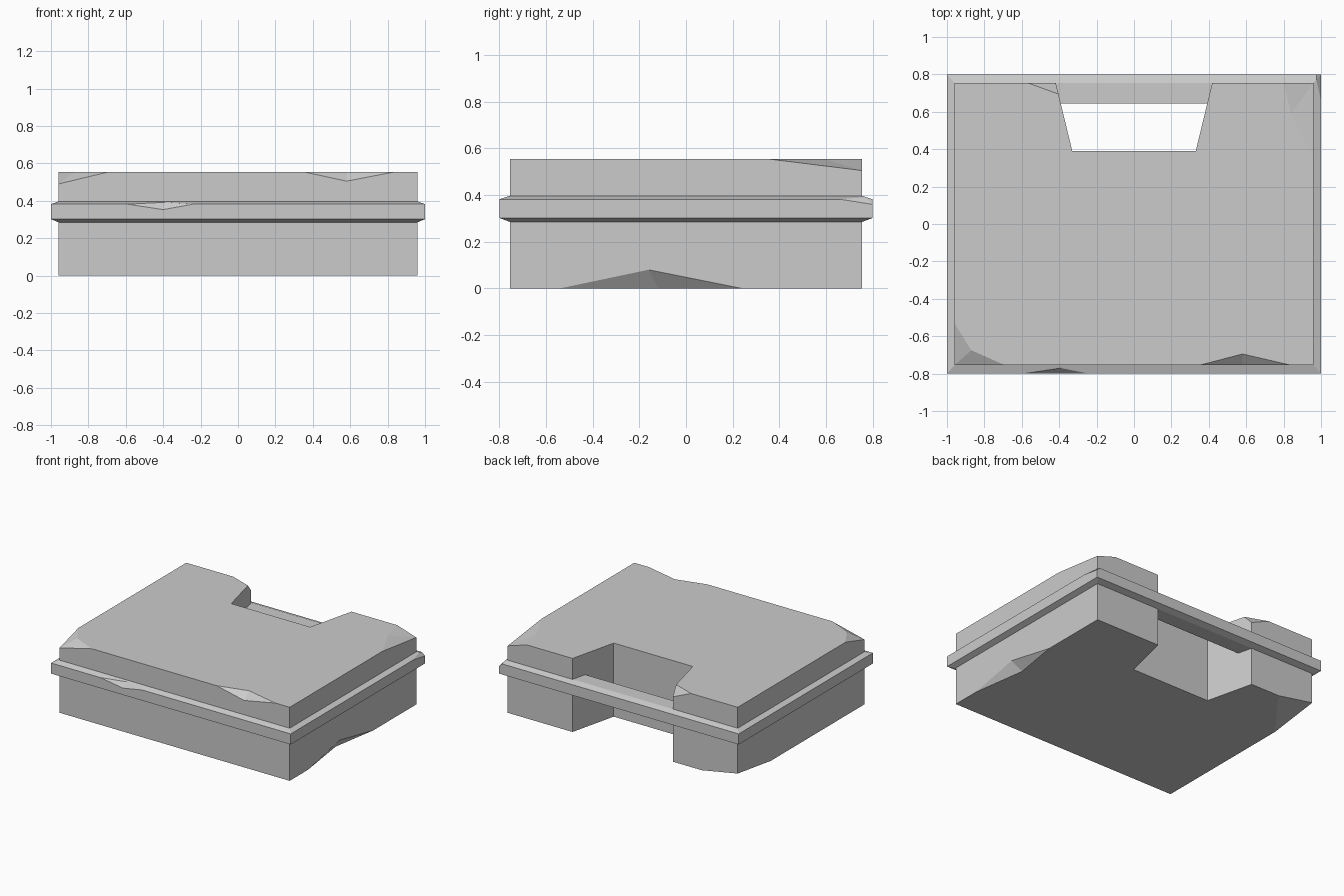
import bpy, bmesh
from mathutils import Vector

if "Cube" in bpy.data.objects:
    bpy.data.objects.remove(bpy.data.objects["Cube"])


def make_object(name, verts, faces):
    mesh = bpy.data.meshes.new(name)
    bm = bmesh.new()
    vs = [bm.verts.new(v) for v in verts]
    for f in faces:
        bm.faces.new([vs[i] for i in f])
    bmesh.ops.recalc_face_normals(bm, faces=bm.faces)
    bm.to_mesh(mesh)
    bm.free()
    obj = bpy.data.objects.new(name, mesh)
    bpy.context.collection.objects.link(obj)
    return obj


def prism(name, outline, z0, z1):
    n = len(outline)
    verts = [(x, y, z) for z in (z0, z1) for x, y in outline]
    faces = [range(n), range(n, 2 * n)]
    faces += [(i, (i + 1) % n, n + (i + 1) % n, n + i) for i in range(n)]
    return make_object(name, verts, faces)


def cut(target, cutter):
    cutter.hide_render = True
    mod = target.modifiers.new("cut", 'BOOLEAN')
    mod.operation = 'DIFFERENCE'
    mod.solver = 'EXACT'
    mod.object = cutter
    bpy.context.view_layer.objects.active = target
    bpy.ops.object.modifier_apply(modifier=mod.name)
    bpy.data.objects.remove(cutter)


def chip(target, a, p, b, d, outside):
    # two broken facets (a-p-d and p-b-d), closed by a point outside the stone
    faces = [(0, 1, 3), (1, 2, 3), (0, 1, 4), (1, 2, 4), (0, 3, 4), (2, 3, 4)]
    cut(target, make_object("chip_cutter", [a, p, b, d, outside], faces))


# Main slab
X, Y, T = 0.96, 0.755, 0.555
slab = prism("slab", [(-X, -Y), (X, -Y), (X, Y), (-X, Y)], 0, T)

# Top chips: front left corner, front edge, back right corner, beside notch
chip(slab, (-0.69, -Y, T), (-0.87, -0.675, T), (-X, -0.53, T), (-X, -Y, 0.49),
     (-1.06, -0.855, 0.655))
chip(slab, (0.35, -Y, T), (0.58, -0.695, T), (0.84, -Y, T), (0.58, -Y, 0.505),
     (0.58, -0.855, 0.655))
chip(slab, (0.80, Y, T), (0.84, 0.59, T), (X, 0.35, T), (X, Y, 0.505),
     (1.06, 0.855, 0.655))
chip(slab, (-0.57, Y, T), (-0.295, 0.655, T), (-0.2, Y, T), (-0.30, Y, 0.438),
     (-0.30, 0.855, 0.655))

# Bottom chips: right edge, back left corner
chip(slab, (X, -0.54, 0), (0.90, -0.12, 0), (X, 0.24, 0), (X, -0.16, 0.08),
     (1.06, -0.16, -0.1))
chip(slab, (-0.66, Y, 0), (-0.81, 0.5575, 0), (-X, 0.36, 0), (-X, Y, 0.055),
     (-1.06, 0.855, -0.1))

# Tapered notch through the back
cut(slab, prism("notch_cutter",
                [(-0.33, 0.39), (0.33, 0.39), (0.444, 0.86), (-0.444, 0.86)],
                -0.2, 0.8))

# Bevelled band running around the slab and bridging the notch
profile = [(1, 0.8, 0.302), (1, 0.8, 0.382), (X, Y, 0.397),
           (0.84, 0.643, 0.397), (0.84, 0.643, 0.285), (X, Y, 0.285)]
verts = [(sx * x, sy * y, z) for x, y, z in profile
         for sx, sy in ((-1, -1), (1, -1), (1, 1), (-1, 1))]
n = len(profile)
faces = [(4 * r + i, 4 * r + (i + 1) % 4,
          4 * ((r + 1) % n) + (i + 1) % 4, 4 * ((r + 1) % n) + i)
         for r in range(n) for i in range(4)]
band = make_object("band", verts, faces)

# Band chips: front edge and back right corner
chip(band, (-0.59, -0.8, 0.382), (-0.39, -0.77, 0.392), (-0.24, -0.8, 0.382),
     (-0.40, -0.8, 0.353), (-0.40, -0.84, 0.43))
chip(band, (0.975, 0.8, 0.382), (0.975, 0.772, 0.3914), (1, 0.66, 0.382),
     (1, 0.8, 0.36), (1.04, 0.84, 0.43))
